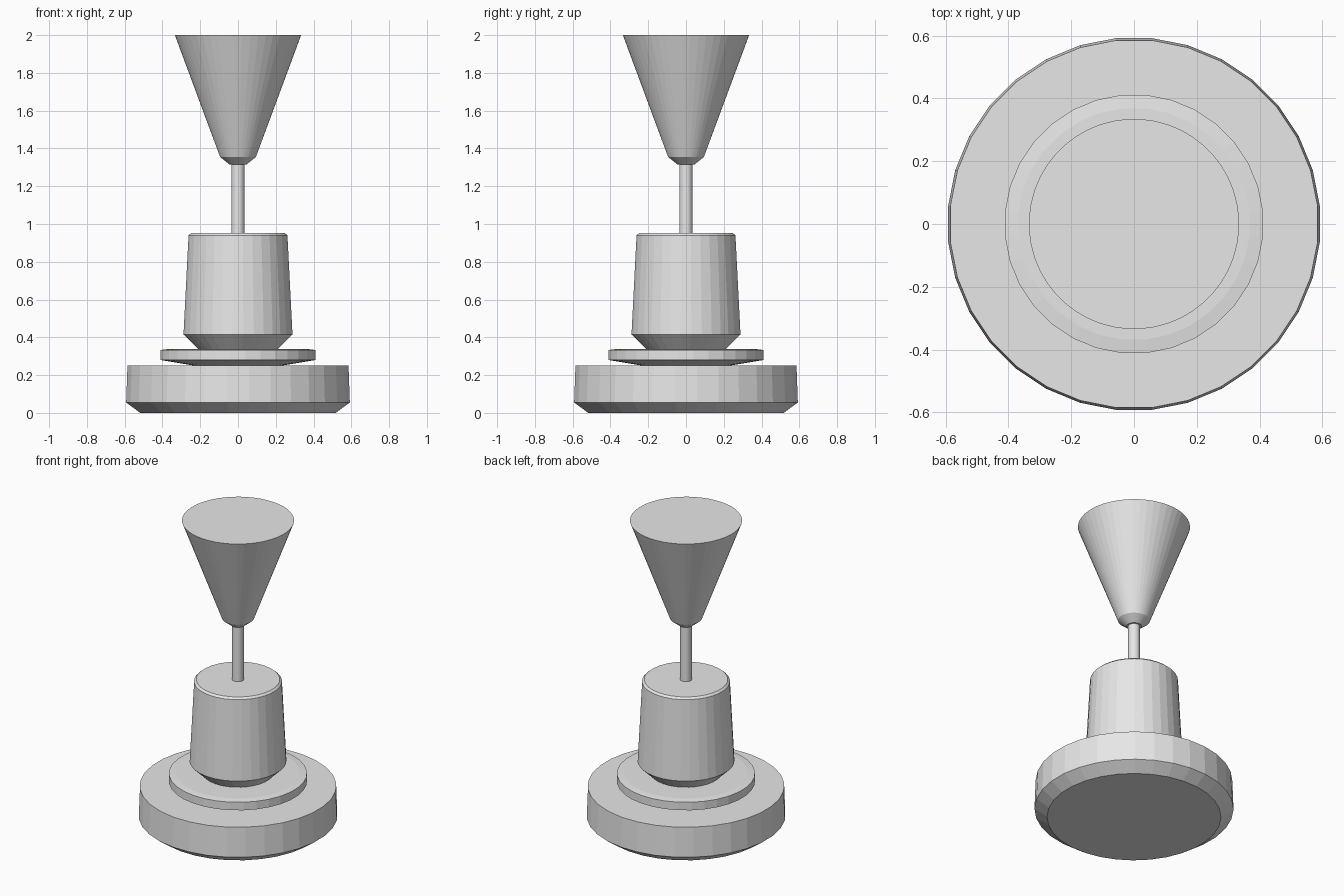
import bpy
import bmesh
from math import cos, sin, pi

cube = bpy.data.objects.get("Cube")
if cube:
    bpy.data.objects.remove(cube, do_unlink=True)

# Single plain grey
grey = bpy.data.materials.new("plain grey")
grey.use_nodes = True
grey.diffuse_color = (0.8, 0.8, 0.8, 1)
grey.node_tree.nodes["Principled BSDF"].inputs["Base Color"].default_value = (0.8, 0.8, 0.8, 1)


def turned(name, profile, sides=32):
    """Flat-faceted solid of revolution from (radius, height) pairs, capped at both ends."""
    bm = bmesh.new()
    rings = []
    for r, z in profile:
        angles = [2 * pi * (i + 0.5) / sides for i in range(sides)]
        rings.append([bm.verts.new((r * cos(a), r * sin(a), z)) for a in angles])
    for low, high in zip(rings, rings[1:]):
        for i in range(sides):
            j = (i + 1) % sides
            bm.faces.new((low[i], low[j], high[j], high[i]))
    bm.faces.new(rings[0][::-1])
    bm.faces.new(rings[-1])
    mesh = bpy.data.meshes.new(name)
    bm.to_mesh(mesh)
    bm.free()
    mesh.materials.append(grey)
    obj = bpy.data.objects.new(name, mesh)
    bpy.context.collection.objects.link(obj)
    return obj


# Wide foot with chamfered underside
turned("base", [(0.52, 0), (0.595, 0.055), (0.588, 0.25)])
# Thin disc with a shallow conical underside
turned("collar_disc", [(0.23, 0.25), (0.413, 0.28), (0.413, 0.333), (0.37, 0.338)])
# Tapered barrel with rounded-off ends
turned("body", [(0.21, 0.337), (0.29, 0.415), (0.263, 0.94), (0.25, 0.952)])
# Slim rod joining barrel and cone
turned("stem", [(0.035, 0.95), (0.035, 1.32)])
# Upturned cone on top
turned("top_cone", [(0.045, 1.315), (0.095, 1.355), (0.335, 2.0)], 48)
